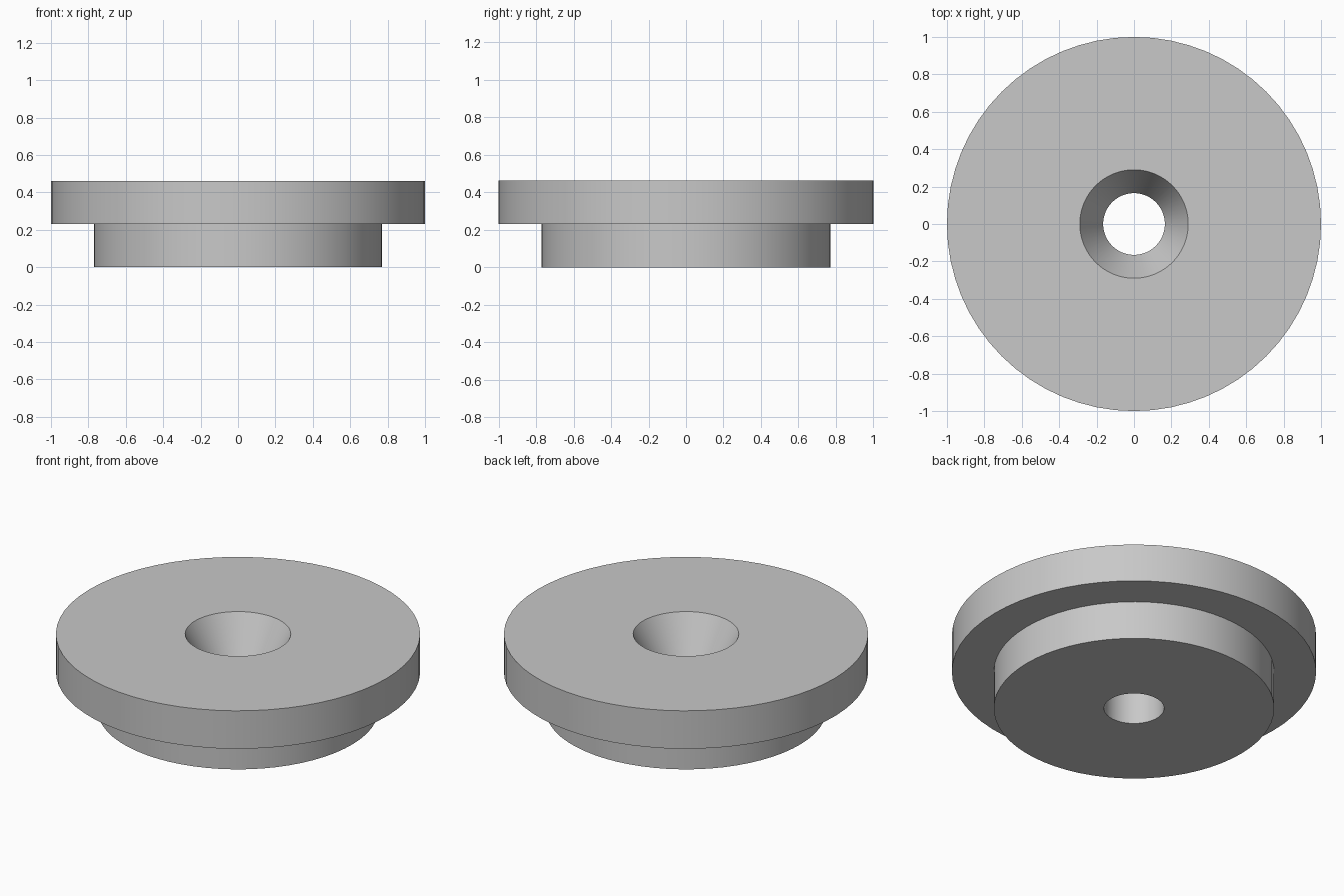
import bpy, bmesh, math

cube = bpy.data.objects.get("Cube")
if cube:
    bpy.data.objects.remove(cube, do_unlink=True)

SEGMENTS = 64

# Plain grey material
grey = bpy.data.materials.new("light_grey")
grey.use_nodes = True
colour = (0.58, 0.58, 0.58, 1)
grey.diffuse_color = colour
grey.node_tree.nodes["Principled BSDF"].inputs["Base Color"].default_value = colour


def lathe(name, profile, material):
    """Revolve a closed (radius, height) profile around the z axis."""
    bm = bmesh.new()
    rings = []
    for radius, z in profile:
        ring = []
        for i in range(SEGMENTS):
            a = math.tau * i / SEGMENTS
            ring.append(bm.verts.new((radius * math.cos(a), radius * math.sin(a), z)))
        rings.append(ring)
    for k, lower in enumerate(rings):
        upper = rings[(k + 1) % len(rings)]
        for i in range(SEGMENTS):
            j = (i + 1) % SEGMENTS
            bm.faces.new((lower[i], lower[j], upper[j], upper[i]))
    bmesh.ops.recalc_face_normals(bm, faces=bm.faces)
    mesh = bpy.data.meshes.new(name)
    bm.to_mesh(mesh)
    bm.free()
    mesh.materials.append(material)
    obj = bpy.data.objects.new(name, mesh)
    bpy.context.collection.objects.link(obj)
    return obj


# Stepped disc: narrow base, wide flange, countersunk through hole
disc = lathe("stepped_disc", [
    (0.165, 0), (0.77, 0), (0.77, 0.232), (1, 0.232),
    (1, 0.462), (0.29, 0.462), (0.165, 0.232),
], grey)

bpy.ops.object.select_all(action='DESELECT')
disc.select_set(True)
bpy.context.view_layer.objects.active = disc
bpy.ops.object.shade_smooth_by_angle(angle=math.radians(25))
